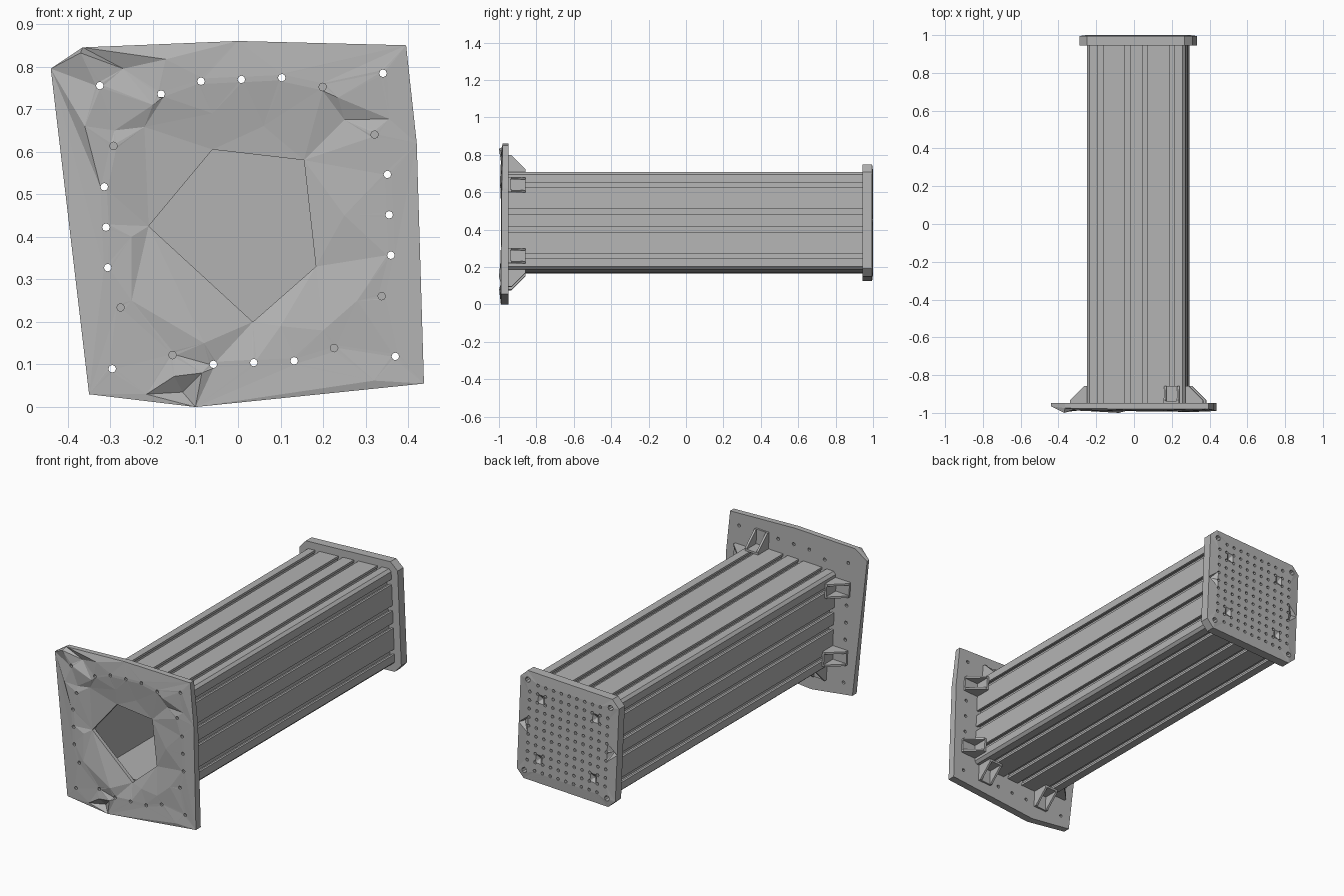
import bpy
import bmesh
import math
from mathutils import Matrix, Vector
from mathutils.geometry import delaunay_2d_cdt

if "Cube" in bpy.data.objects:
    bpy.data.objects.remove(bpy.data.objects["Cube"])

grey = bpy.data.materials.new("plain_grey")
grey.use_nodes = True
grey.diffuse_color = (0.45, 0.45, 0.45, 1)
grey.node_tree.nodes["Principled BSDF"].inputs["Base Color"].default_value = grey.diffuse_color

# The column and its fittings are rolled slightly about the long axis
ROLL = Matrix.Translation((0.0225, 0, 0.437)) @ Matrix.Rotation(math.radians(-2.5), 4, 'Y')
PITCH = 0.095


def finish(name, bm, matrix=Matrix()):
    bm.transform(matrix)
    bmesh.ops.recalc_face_normals(bm, faces=bm.faces[:])
    mesh = bpy.data.meshes.new(name)
    bm.to_mesh(mesh)
    bm.free()
    mesh.materials.append(grey)
    obj = bpy.data.objects.new(name, mesh)
    bpy.context.collection.objects.link(obj)
    return obj


def rolled(x, z):
    p = ROLL @ Vector((x, 0, z))
    return p.x, p.z


def ring(centre, radius, sides):
    return [(centre[0] + radius * math.cos(math.tau * i / sides),
             centre[1] + radius * math.sin(math.tau * i / sides)) for i in range(sides)]


def plate(name, outline, holes, dents, outer_y, inner_y):
    """Pierced sheet: outline and dents are (x, z, y); holes are (loop, y)."""
    pts, depth, owner, edges = [], [], [], []
    loops = [outline] + [[(x, z, y) for x, z in loop] for loop, y in holes]
    for k, loop in enumerate(loops):
        first, n = len(pts), len(loop)
        edges += [(first + i, first + (i + 1) % n) for i in range(n)]
        for x, z, y in loop:
            pts.append(Vector((x, z)))
            depth.append(y)
            owner.append(k)
    for x, z, y in dents:
        pts.append(Vector((x, z)))
        depth.append(y)
        owner.append(0)
    verts, _, tris, source, _, _ = delaunay_2d_cdt(pts, edges, [], 0, 1e-6)
    bm = bmesh.new()
    ids = [s[0] if s else 0 for s in source]
    front = [bm.verts.new((v.x, depth[i], v.y)) for v, i in zip(verts, ids)]
    back = [bm.verts.new((v.x, inner_y, v.y)) for v in verts]
    for t in tris:
        owners = {owner[ids[i]] for i in t}
        if len(owners) == 1 and owners != {0}:
            continue
        bm.faces.new([front[i] for i in t])
        bm.faces.new([back[i] for i in reversed(t)])
    # Join the two skins along the rim and every hole
    twin = dict(zip(front, back))
    for e in [e for e in bm.edges if len(e.link_faces) == 1 and e.verts[0] in twin]:
        a, b = e.verts
        bm.faces.new((a, b, twin[b], twin[a]))
    bmesh.ops.delete(bm, geom=[v for v in bm.verts if not v.link_faces], context='VERTS')
    return finish(name, bm)


# Battered front flange with a ragged five-sided opening
flange = [(-0.44, 0.795, -0.965), (-0.365, 0.845, -0.975), (0, 0.86, -0.98),
          (0.395, 0.85, -0.98), (0.42, 0.62, -0.985), (0.437, 0.055, -0.99),
          (-0.1, 0, -0.99), (-0.35, 0.03, -0.985)]
opening = [(-0.21, 0.425), (-0.06, 0.605), (0.155, 0.58), (0.183, 0.33), (0.035, 0.2)]
holes = [(opening, -0.968)]
for k in range(4):
    turn = Matrix.Rotation(k * math.pi / 2, 2)
    spots = [(i * PITCH, 0.333) for i in (-1, 0, 1)] + [(0.333, 0.333)]
    spots += [(s * 2 * PITCH, 0.307) for s in (-1, 1)]
    for s in spots:
        holes.append((ring(rolled(*(turn @ Vector(s))), 0.009, 8), -0.988))
dents = [(-0.37, 0.832, -1.0), (-0.17, 0.817, -0.99), (-0.27, 0.795, -0.966),
         (-0.36, 0.66, -0.995), (-0.22, 0.658, -0.975), (-0.29, 0.65, -0.98),
         (-0.2, 0.71, -0.99), (-0.06, 0.69, -0.98), (0.06, 0.66, -0.972),
         (0.235, 0.727, -0.992), (0.355, 0.677, -0.985), (0.25, 0.675, -0.972),
         (-0.25, 0.4, -0.985), (-0.25, 0.25, -0.99), (0.25, 0.45, -0.985),
         (0.28, 0.25, -0.992), (-0.08, 0.15, -1.0), (0.1, 0.19, -0.985), (0.2, 0.18, -0.99),
         (-0.15, 0.072, -0.995), (-0.085, 0.08, -0.999), (-0.13, 0.035, -0.965),
         (-0.215, 0.03, -0.99), (0.32, 0.062, -0.995)]
plate("front_flange", flange, holes, dents, -0.985, -0.948)

# Perforated rear plate with blind holes over a solid backing
R, C = 0.3, 0.258
corners = [(-C, -R), (C, -R), (R, -C), (R, 0), (R, C), (C, R), (-C, R), (-R, C), (-R, 0), (-R, -C)]
end_outline = [rolled(*p) for p in corners]
grid = range(-5, 6)
holes = [(ring(rolled(i * PITCH / 2, j * PITCH / 2), 0.009, 6), 1.0)
         for i in grid for j in grid if abs(i) + abs(j) < 10]
holes += [(ring(rolled(sx * 0.252, sz * 0.252), 0.015, 8), 1.0)
          for sx in (-1, 1) for sz in (-1, 1)]
dents = [(*rolled(s * 0.275, 0.01), 0.975) for s in (-1, 1)]
dents += [(*rolled(sx * 0.166, sz * 0.166), 0.982) for sx in (-1, 1) for sz in (-1, 1)]
plate("rear_plate", [(x, z, 0.995) for x, z in end_outline], holes, dents, 1.0, 0.965)
plate("rear_backing", [(x, z, 0.965) for x, z in end_outline], [], [], 0.965, 0.945)

# Hollow column with four T-slots on each face
H, CH = 0.26, 0.014
side = [(-H + CH, H)]
for i in (-2, -0.5, 0.5, 2):
    half = [(-0.014, 0), (-0.014, 0.012), (-0.021, 0.012), (-0.021, 0.027)]
    slot = half + [(-u, d) for u, d in reversed(half)]
    side += [(i * PITCH + u, H - d) for u, d in slot]
side.append((H - CH, H))
profile = []
for k in range(4):
    turn = Matrix.Rotation(-k * math.pi / 2, 2)
    profile += [turn @ Vector(p) for p in side]
inside = [Vector((sx * 0.228, sz * 0.228)) for sx, sz in ((-1, -1), (1, -1), (1, 1), (-1, 1))]
bm = bmesh.new()
for loop in (profile, inside):
    ends = [[bm.verts.new((p.x, y, p.y)) for p in loop] for y in (-0.95, 0.95)]
    for i in range(len(loop)):
        j = (i + 1) % len(loop)
        bm.faces.new((ends[0][i], ends[0][j], ends[1][j], ends[1][i]))
finish("slotted_column", bm, ROLL)


# Corner brackets: two cheeks, a foot and a wall leaf
def prism(bm, section, x0, x1):
    a, b = [[bm.verts.new((x, y, z)) for z, y in section] for x in (x0, x1)]
    bm.faces.new(a)
    bm.faces.new(b[::-1])
    for i in range(len(a)):
        j = (i + 1) % len(a)
        bm.faces.new((a[i], a[j], b[j], b[i]))


W, T, L = 0.04, 0.011, 0.092
cheek = [(0, 0), (L, 0), (L, 0.016), (0.016, L), (0, L)]
foot = [(0, 0), (L, 0), (L, T), (0, T)]
leaf = [(0, 0), (T, 0), (T, L), (0, L)]
for k, face in enumerate(("top", "right", "bottom", "left")):
    for s, end in ((-1, "first"), (1, "second")):
        if face == "top" and s < 0:
            continue
        bm = bmesh.new()
        for x in (-W, W - T):
            prism(bm, cheek, x, x + T)
        prism(bm, foot, -W + T, W - T)
        prism(bm, leaf, -W + T, W - T)
        spin = Matrix.Rotation(k * math.pi / 2, 4, 'Y')
        finish(f"{face}_bracket_{end}", bm,
               ROLL @ spin @ Matrix.Translation((s * 2 * PITCH, -0.949, H)))
